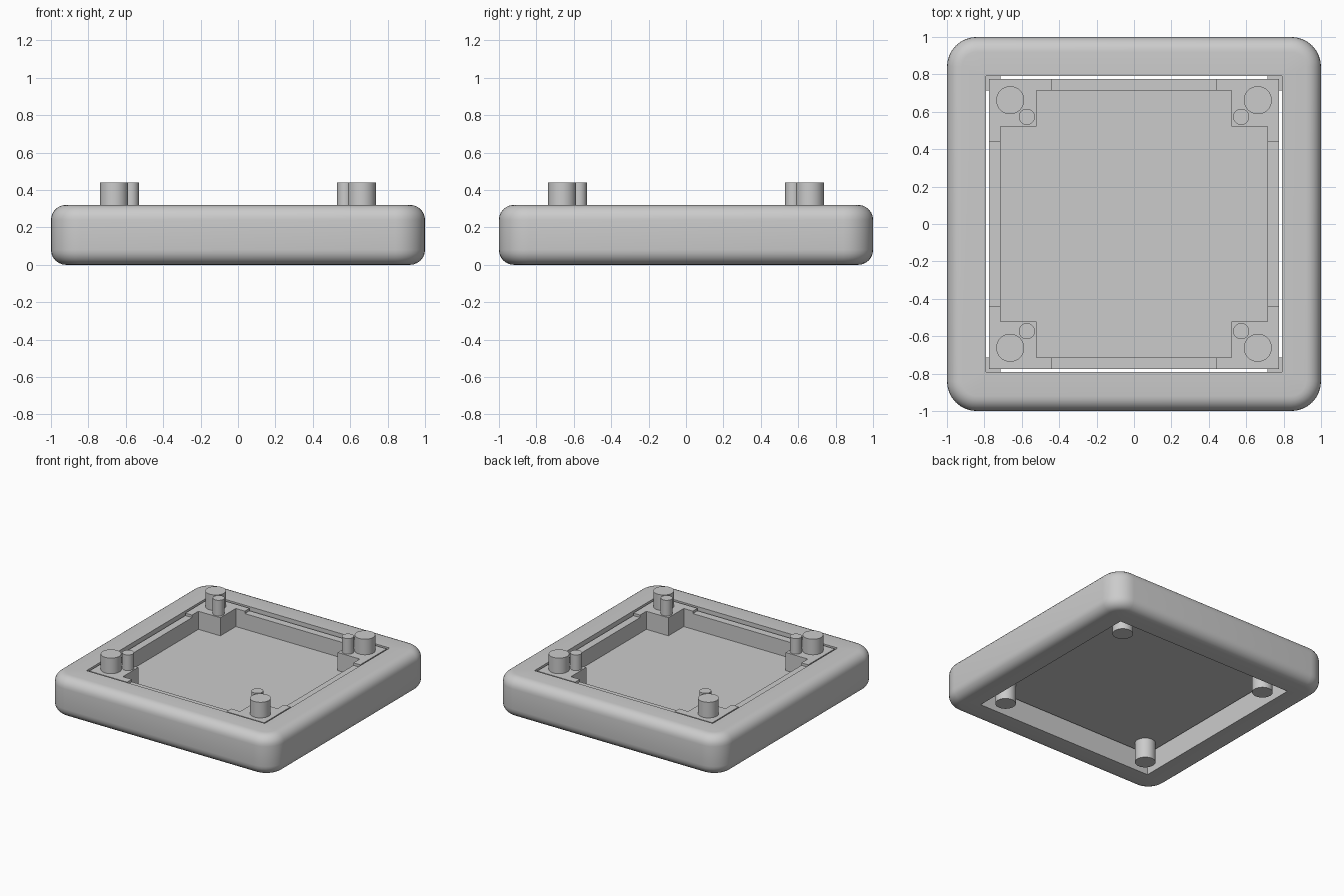
import bpy, bmesh, math

if "Cube" in bpy.data.objects:
    bpy.data.objects.remove(bpy.data.objects["Cube"])

def make(name, bm):
    bmesh.ops.recalc_face_normals(bm, faces=bm.faces)
    me = bpy.data.meshes.new(name)
    bm.to_mesh(me)
    bm.free()
    ob = bpy.data.objects.new(name, me)
    bpy.context.collection.objects.link(ob)
    return ob

def prism(name, pts, z0, z1):
    bm = bmesh.new()
    lo = [bm.verts.new((x, y, z0)) for x, y in pts]
    hi = [bm.verts.new((x, y, z1)) for x, y in pts]
    bm.faces.new(lo)
    bm.faces.new(hi)
    n = len(pts)
    for i in range(n):
        j = (i + 1) % n
        bm.faces.new((lo[i], lo[j], hi[j], hi[i]))
    return make(name, bm)

def box(name, x0, x1, y0, y1, z0, z1):
    return prism(name, [(x0, y0), (x1, y0), (x1, y1), (x0, y1)], z0, z1)

def smooth(ob):
    bpy.ops.object.select_all(action='DESELECT')
    bpy.context.view_layer.objects.active = ob
    ob.select_set(True)
    bpy.ops.object.shade_smooth_by_angle(angle=math.radians(35))

def peg(name, x, y, r, z0, z1):
    n = 32
    pts = [(x + r * math.cos(2 * math.pi * i / n), y + r * math.sin(2 * math.pi * i / n)) for i in range(n)]
    smooth(prism(name, pts, z0, z1))

# Outer frame: rounded-square loops swept up the rounded side, then down the square opening
R, E, H, OPEN, SEG = 0.16, 0.08, 0.32, 0.79, 8
profile = []
for cz, start in ((E, -90), (H - E, 0)):
    for i in range(7):
        a = math.radians(start + 15 * i)
        profile.append((E - E * math.cos(a), cz + E * math.sin(a)))
bm = bmesh.new()
loops = []
for inset, z in profile:
    loop = []
    for q in range(4):
        ang = math.radians(45 + 90 * q)
        cx = math.copysign(1 - R, math.cos(ang))
        cy = math.copysign(1 - R, math.sin(ang))
        for i in range(SEG + 1):
            a = math.radians(90 * q + 90 * i / SEG)
            loop.append(bm.verts.new((cx + (R - inset) * math.cos(a), cy + (R - inset) * math.sin(a), z)))
    loops.append(loop)
n = len(loops[0])
for a, b in zip(loops, loops[1:]):
    for i in range(n):
        j = (i + 1) % n
        bm.faces.new((a[i], a[j], b[j], b[i]))
corners = [(1, 1), (-1, 1), (-1, -1), (1, -1)]
rims = [[bm.verts.new((OPEN * x, OPEN * y, z)) for x, y in corners] for z in (0, H)]
for loop, rim in ((loops[0], rims[0]), (loops[-1], rims[1])):
    for q in range(4):
        s = q * (SEG + 1)
        for i in range(SEG):
            bm.faces.new((loop[s + i], loop[s + i + 1], rim[q]))
        bm.faces.new((loop[s + SEG], loop[(s + SEG + 1) % n], rim[(q + 1) % 4], rim[q]))
for q in range(4):
    r = (q + 1) % 4
    bm.faces.new((rims[0][q], rims[0][r], rims[1][r], rims[1][q]))
smooth(make("outer_frame", bm))

# Tray floor
T, W, TOP, FLOOR = 0.775, 0.715, 0.315, 0.17
box("tray_floor", -T, T, -T, T, FLOOR - 0.01, FLOOR)

# Low tray walls between the corners
for s in (-1, 1):
    a, b = sorted((s * W, s * T))
    box("tray_wall_x", a, b, -0.44, 0.44, FLOOR, TOP - 0.02)
    box("tray_wall_y", -0.44, 0.44, a, b, FLOOR, TOP - 0.02)

# Corner blocks, links to the frame, and pegs
for sx in (-1, 1):
    for sy in (-1, 1):
        pts = [(T, T), (0.44, T), (0.44, W), (0.52, W), (0.52, 0.52), (W, 0.52), (W, 0.44), (T, 0.44)]
        prism("corner_block", [(sx * x, sy * y) for x, y in pts], FLOOR, TOP)
        link = [(OPEN, OPEN), (W, OPEN), (W, T), (T, T), (T, W), (OPEN, W)]
        prism("corner_link", [(sx * x, sy * y) for x, y in link], FLOOR, TOP - 0.04)
        peg("large_peg", sx * 0.662, sy * 0.662, 0.075, TOP, 0.44)
        peg("foot_peg", sx * 0.662, sy * 0.662, 0.075, 0.0, FLOOR - 0.01)
        peg("small_peg", sx * 0.573, sy * 0.573, 0.043, TOP, 0.44)
